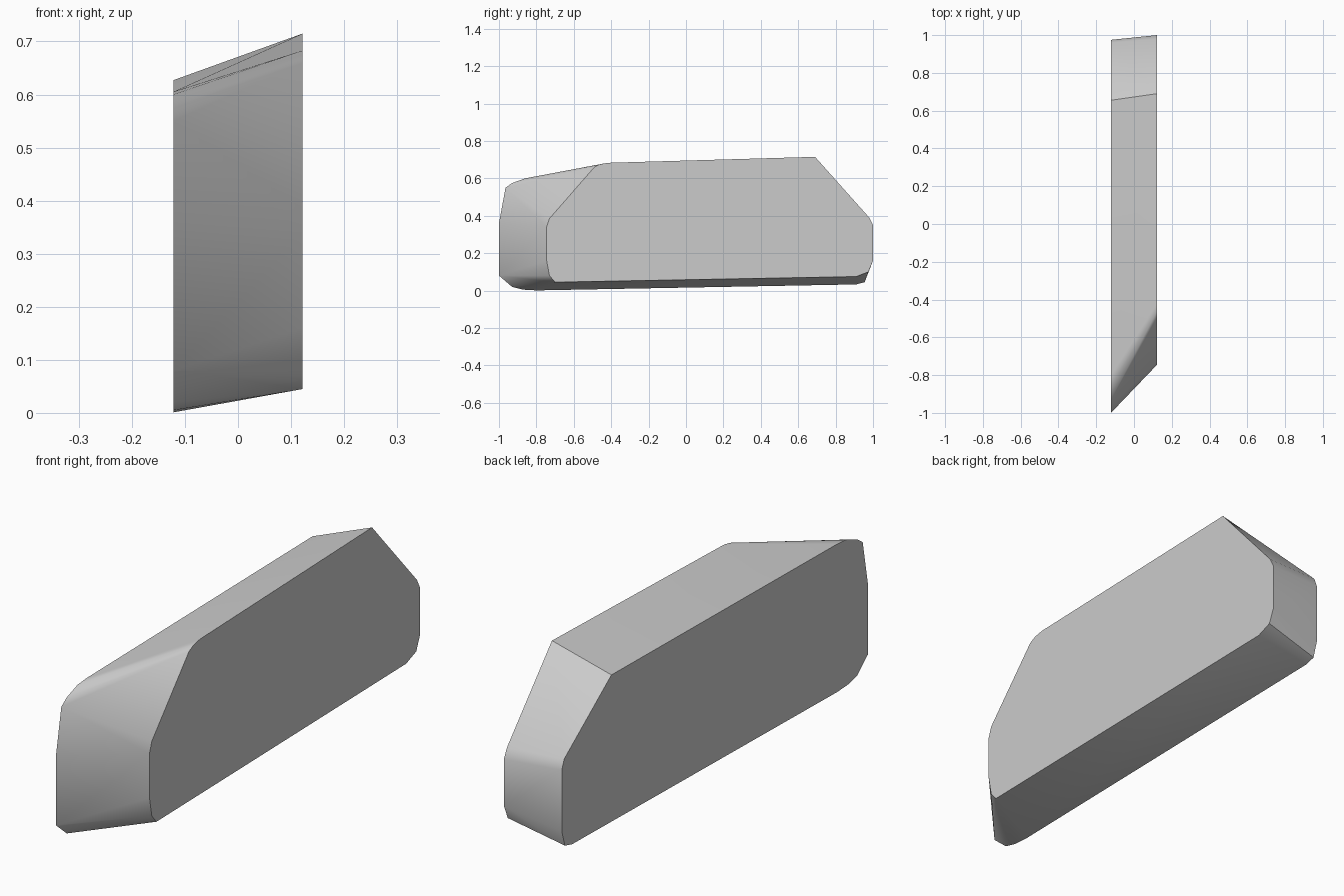
import bpy
import bmesh
import math

if "Cube" in bpy.data.objects:
    bpy.data.objects.remove(bpy.data.objects["Cube"], do_unlink=True)

HALF_WIDTH = 0.122

# Side outlines as (y, z), one for each flat side
left_outline = [(-0.70, 0.045), (-0.73, 0.08), (-0.745, 0.16), (-0.745, 0.34),
                (-0.73, 0.385), (-0.49, 0.66), (-0.46, 0.675), (-0.42, 0.683),
                (0.69, 0.715), (0.98, 0.39), (1.0, 0.35), (1.0, 0.16),
                (0.975, 0.1), (0.91, 0.075)]
right_outline = [(-1.0, 0.08), (-1.0, 0.36), (-0.965, 0.55), (-0.93, 0.575),
                 (-0.86, 0.6), (-0.80, 0.605), (0.655, 0.627), (0.96, 0.40),
                 (0.975, 0.36), (0.975, 0.11), (0.955, 0.045), (0.91, 0.033),
                 (-0.80, 0.001), (-0.87, 0.005), (-0.93, 0.02)]

# Skin the two outlines into one solid block
bm = bmesh.new()
for x, outline in ((HALF_WIDTH, left_outline), (-HALF_WIDTH, right_outline)):
    for y, z in outline:
        bm.verts.new((x, y, z))
bmesh.ops.convex_hull(bm, input=bm.verts[:])
bmesh.ops.delete(bm, geom=[v for v in bm.verts if not v.link_faces], context='VERTS')
bmesh.ops.dissolve_limit(bm, angle_limit=math.radians(0.5),
                         verts=bm.verts[:], edges=bm.edges[:])
bmesh.ops.recalc_face_normals(bm, faces=bm.faces[:])

mesh = bpy.data.meshes.new("wedge_block")
bm.to_mesh(mesh)
bm.free()
block = bpy.data.objects.new("wedge_block", mesh)
bpy.context.collection.objects.link(block)

# Plain grey finish
grey = bpy.data.materials.new("plain_grey")
grey.use_nodes = True
colour = (0.6, 0.6, 0.6, 1.0)
grey.diffuse_color = colour
grey.node_tree.nodes["Principled BSDF"].inputs["Base Color"].default_value = colour
mesh.materials.append(grey)

# Soft rim with crisp edges around the flat sides
bpy.ops.object.select_all(action='DESELECT')
block.select_set(True)
bpy.context.view_layer.objects.active = block
bpy.ops.object.shade_smooth_by_angle(angle=math.radians(35))
